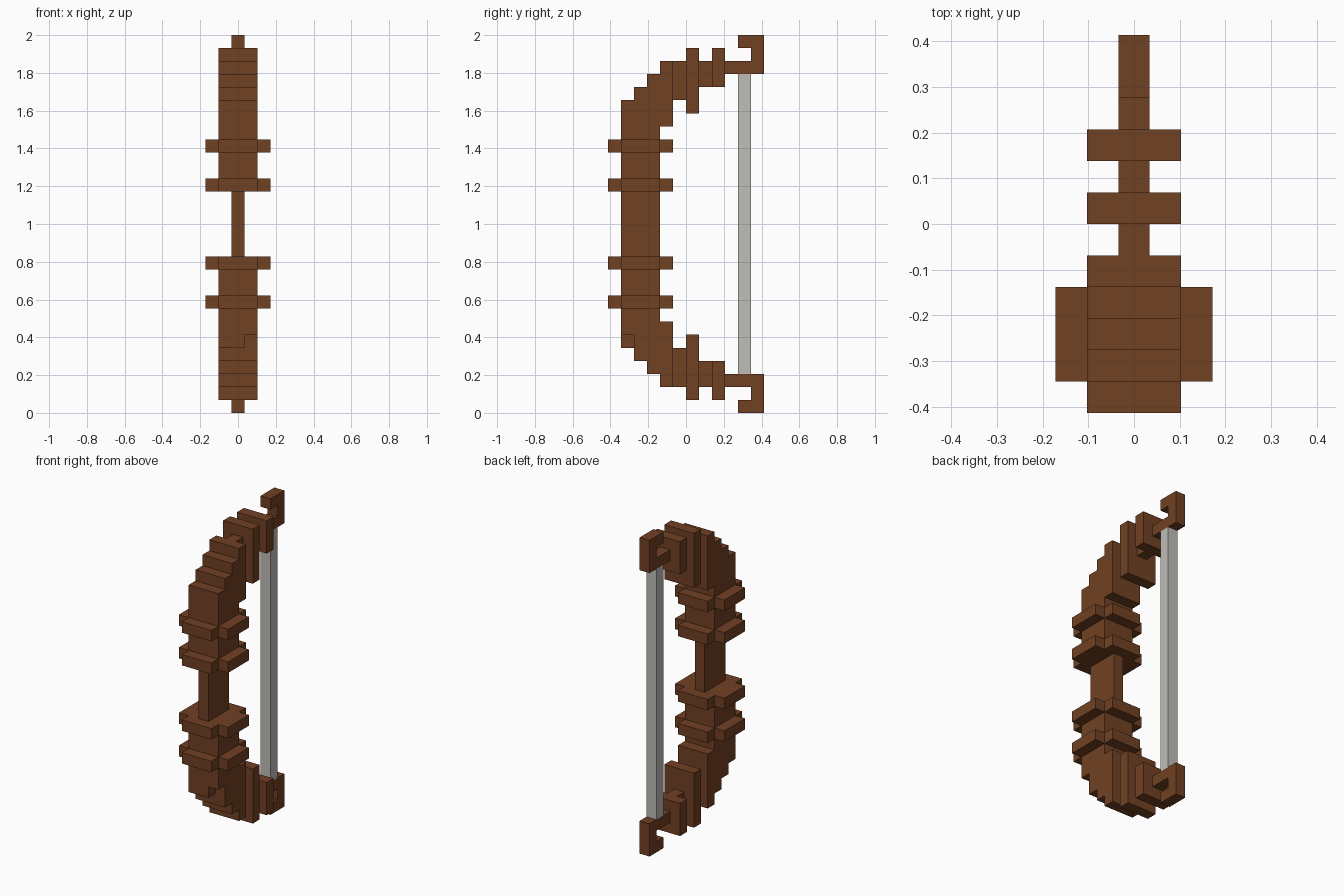
import bpy

cube = bpy.data.objects.get("Cube")
if cube:
    bpy.data.objects.remove(cube, do_unlink=True)

U = 2 / 29      # edge of one block
HEIGHT = 29     # model height in blocks
THIN, WIDE, BROAD = (-0.5, 0.5), (-1.5, 1.5), (-2.5, 2.5)


def material(name, rgb):
    mat = bpy.data.materials.new(name)
    mat.use_nodes = True
    mat.diffuse_color = (*rgb, 1)
    mat.node_tree.nodes["Principled BSDF"].inputs["Base Color"].default_value = (*rgb, 1)
    return mat


wood = material("brown wood", (0.165, 0.052, 0.017))
cord = material("grey cord", (0.52, 0.51, 0.48))


def box(name, x, y, z, mat=wood):
    """Box from ranges in blocks; y counts from the front, z from the ground."""
    ranges = (x, (y[0] - 6, y[1] - 6), z)
    bpy.ops.mesh.primitive_cube_add(size=1, location=[(a + b) / 2 * U for a, b in ranges])
    ob = bpy.context.object
    ob.name = name
    ob.scale = [(b - a) * U for a, b in ranges]
    bpy.ops.object.transform_apply(location=False, rotation=False, scale=True)
    ob.data.materials.append(mat)


def pair(name, x, y, z):
    """Upper part and its reflection in the lower half."""
    box("upper_" + name, x, y, z)
    box("lower_" + name, x, y, (HEIGHT - z[1], HEIGHT - z[0]))


# Grip and string
box("grip", THIN, (1, 4), (12, 17))
box("string", THIN, (10, 11), (3, 26), cord)

# Cross-shaped guard rings
for label, z in (("inner", 17), ("outer", 20)):
    pair(label + "_ring_front_back", WIDE, (0, 5), (z, z + 1))
    pair(label + "_ring_sides", BROAD, (1, 4), (z, z + 1))

# Stepped limbs, front to back; the lower front step has a missing corner block
box("upper_limb_front", WIDE, (1, 2), (17, 24))
box("lower_limb_front", WIDE, (1, 2), (6, 12))
box("lower_limb_front_step", (-1.5, 0.5), (1, 2), (5, 6))
pair("limb_middle", WIDE, (2, 3), (17, 25))
pair("limb_back", WIDE, (3, 4), (17, 26))
pair("limb_shoulder", WIDE, (4, 5), (22, 27))

# Thin links with wide plates towards the tip
pair("first_link", THIN, (5, 6), (24, 27))
pair("large_plate", WIDE, (6, 7), (23, 28))
pair("second_link", THIN, (7, 8), (25, 27))
pair("small_plate", WIDE, (8, 9), (25, 28))

# Hooked tips
pair("tip_arm", THIN, (9, 11), (26, 27))
pair("tip_post", THIN, (11, 12), (26, 29))
pair("tip_hook", THIN, (10, 11), (28, 29))
